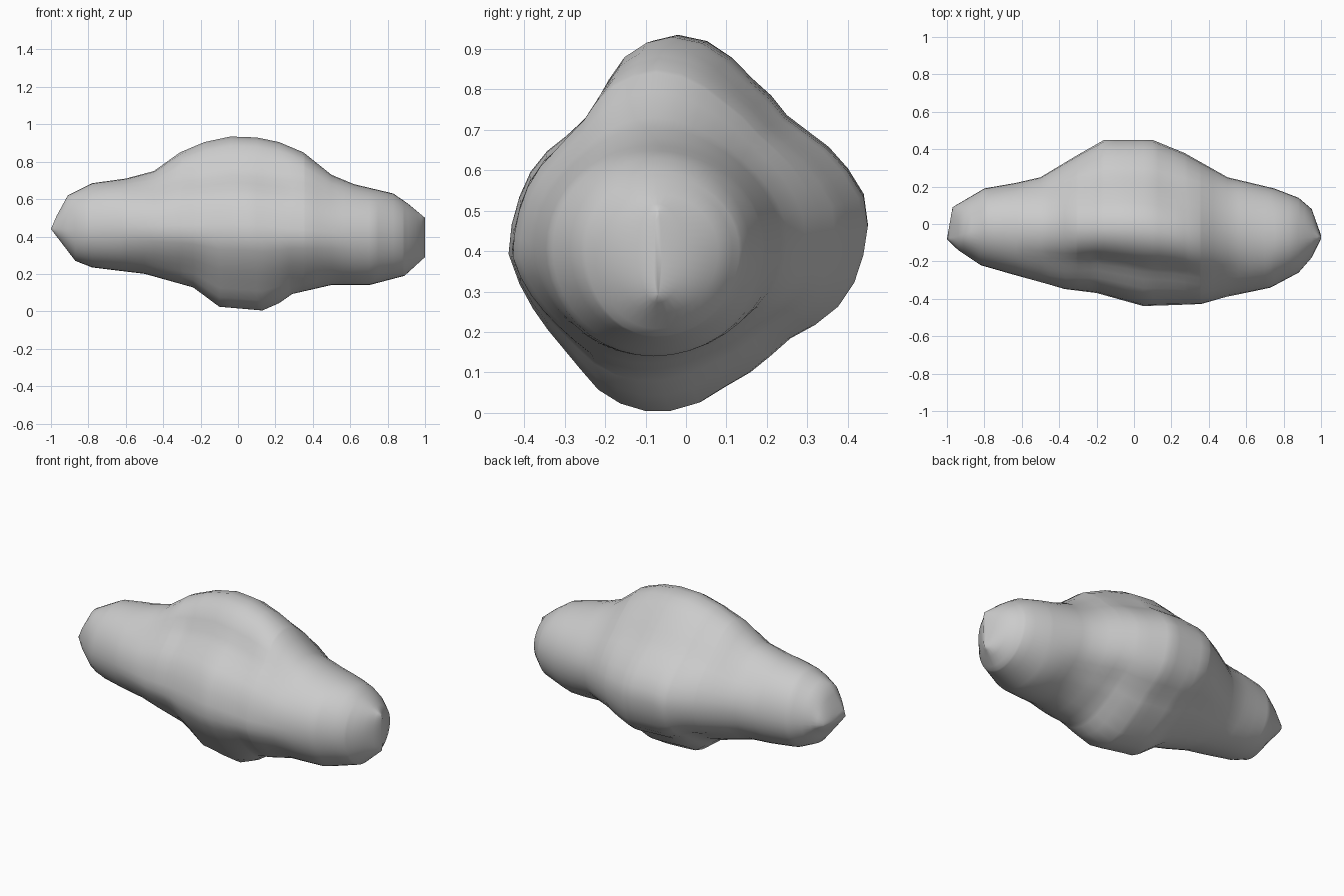
import bpy, bmesh, math

if "Cube" in bpy.data.objects:
    bpy.data.objects.remove(bpy.data.objects["Cube"])


def lerp_table(t, table):
    for (a, va), (b, vb) in zip(table, table[1:]):
        if t <= b:
            return va + (vb - va) * max(0, (t - a) / (b - a))
    return table[-1][1]


# Outline curves along the length: upper, lower, rear and front limits
top = [(-1, .44), (-.97, .51), (-.91, .62), (-.78, .685), (-.6, .71), (-.45, .75),
       (-.31, .85), (-.18, .905), (-.04, .935), (.1, .93), (.22, .905), (.35, .85),
       (.5, .73), (.62, .68), (.83, .63), (.91, .575), (1, .5)]
bottom = [(-1, .44), (-.87, .27), (-.78, .235), (-.5, .2), (-.24, .125), (-.1, .02),
          (.13, .0), (.22, .04), (.29, .09), (.5, .14), (.7, .14), (.89, .19), (1, .29)]
rear = [(-1, -.08), (-.97, .09), (-.8, .19), (-.63, .22), (-.5, .25), (-.3, .37),
        (-.16, .45), (.1, .45), (.27, .38), (.5, .25), (.75, .19), (.88, .14),
        (.95, .08), (1, -.06)]
front = [(-1, -.08), (-.94, -.14), (-.82, -.22), (-.37, -.35), (-.2, -.37), (.05, -.44),
         (.36, -.43), (.5, -.39), (.73, -.34), (.88, -.26), (.95, -.18), (1, -.08)]
mid_y = [(-1, -.08), (-.8, -.02), (0, -.02), (.4, -.08), (.75, -.08), (1, -.07)]
mid_z = [(-1, .44), (0, .47), (.65, .41), (1, .4)]
middle_weight = [(-.65, 0), (-.2, 1), (.2, 1), (.65, 0)]

# Pinched middle cross-section, turned into radius against angle
section = [(.45, .52), (.34, .67), (.26, .72), (.16, .83), (.1, .89), (.03, .93),
           (-.05, .935), (-.14, .89), (-.18, .84), (-.22, .76), (-.28, .7), (-.38, .62),
           (-.45, .4), (-.36, .23), (-.28, .14), (-.19, .04), (-.05, 0), (.04, .02),
           (.1, .06), (.25, .18), (.4, .29)]
polar = []
for y, z in section:
    u = (y + .02) / (.47 if y > -.02 else .43)
    v = (z - .47) / (.465 if z > .47 else .47)
    polar.append((math.atan2(v, u) % math.tau, math.hypot(u, v)))
polar.sort()
polar = ([(polar[-1][0] - math.tau, polar[-1][1])] + polar
         + [(polar[0][0] + math.tau, polar[0][1])])

# Loft the rounded body through its cross-sections
SIDES = 40
stations = sorted({round(p[0], 3) for c in (top, bottom, rear, front) for p in c}
                  | {-.985, -.7, .42, .56, .98})
bm = bmesh.new()
rings = []
for x in stations:
    zt, zb, yr, yf, yc, zc, w = (lerp_table(x, c) for c in
                                 (top, bottom, rear, front, mid_y, mid_z, middle_weight))
    if x == -1:
        rings.append([bm.verts.new((x, yc, zc))])
        continue
    yc = min(max(yc, yf), yr)
    ring = []
    for i in range(SIDES):
        a = math.tau * i / SIDES
        r = 1 + w * (lerp_table(a, polar) - 1)
        c, s = r * math.cos(a), r * math.sin(a)
        ring.append(bm.verts.new((x, yc + c * (yr - yc if c > 0 else yc - yf),
                                  zc + s * (zt - zc if s > 0 else zc - zb))))
    rings.append(ring)
for a, b in zip(rings, rings[1:]):
    for i in range(SIDES):
        j = (i + 1) % SIDES
        if len(a) == 1:
            bm.faces.new((a[0], b[j], b[i]))
        else:
            bm.faces.new((a[i], a[j], b[j], b[i]))
bm.faces.new(rings[-1])
bmesh.ops.recalc_face_normals(bm, faces=bm.faces)

mesh = bpy.data.meshes.new("cloud_body")
bm.to_mesh(mesh)
bm.free()
body = bpy.data.objects.new("cloud_body", mesh)
bpy.context.collection.objects.link(body)
for p in mesh.polygons:
    p.use_smooth = True
